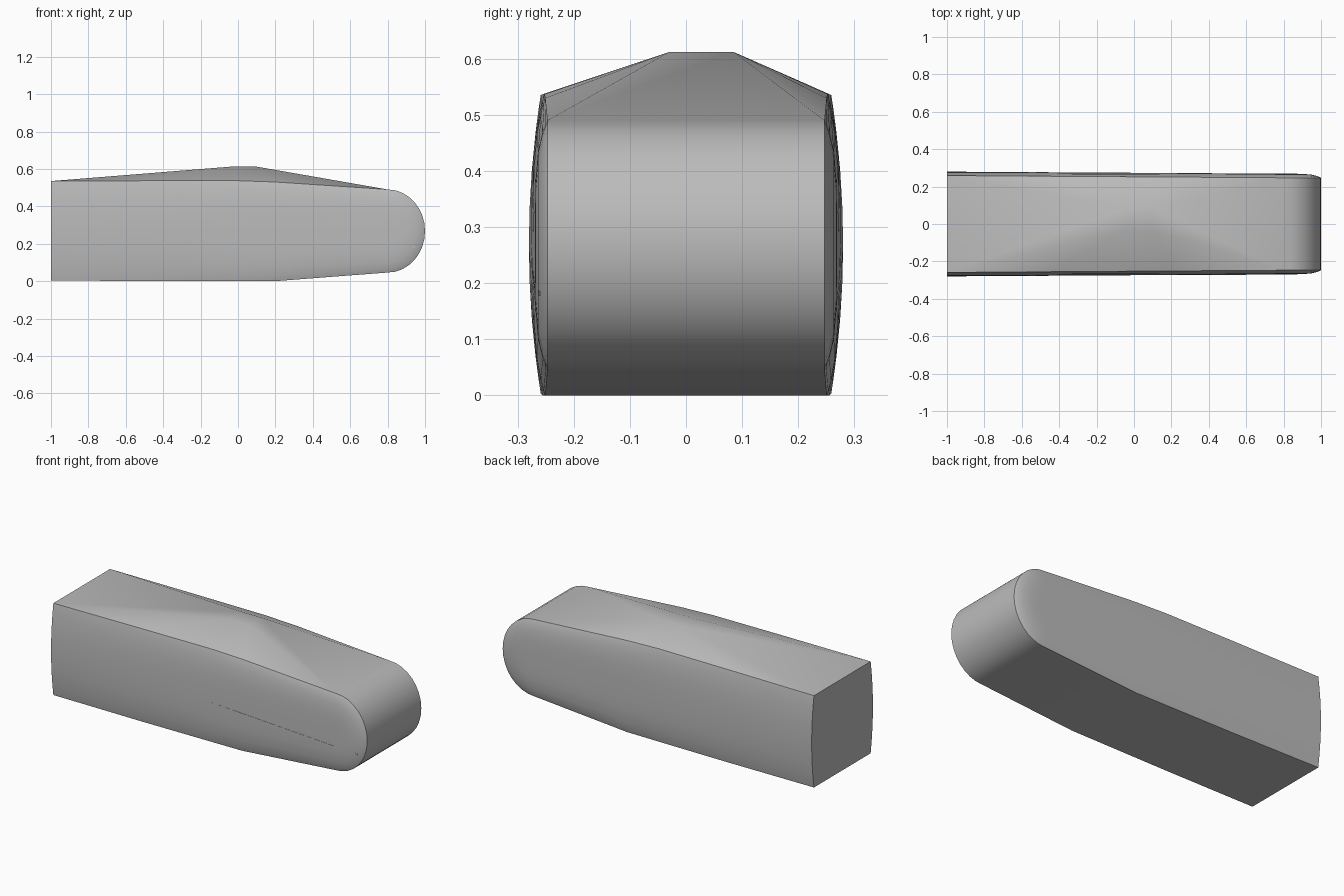
import bpy, bmesh, math
from mathutils import Vector

cube = bpy.data.objects.get("Cube")
if cube:
    bpy.data.objects.remove(cube)

GREY = (0.5, 0.5, 0.5, 1)
mat = bpy.data.materials.new("plain_grey")
mat.use_nodes = True
mat.diffuse_color = GREY
mat.node_tree.nodes["Principled BSDF"].inputs["Base Color"].default_value = GREY


def make_object(name, bm, angle):
    bmesh.ops.recalc_face_normals(bm, faces=bm.faces)
    mesh = bpy.data.meshes.new(name)
    bm.to_mesh(mesh)
    bm.free()
    obj = bpy.data.objects.new(name, mesh)
    mesh.materials.append(mat)
    bpy.context.collection.objects.link(obj)
    bpy.ops.object.select_all(action="DESELECT")
    obj.select_set(True)
    bpy.context.view_layer.objects.active = obj
    bpy.ops.object.shade_smooth_by_angle(angle=math.radians(angle))
    return obj


# Side outline: straight top, round nose, straight bottom
MID_Z, NOSE_X, NOSE_STEPS = 0.268, 0.8, 16
top = [(-1, 0.535), (-0.45, 0.537), (0, 0.537), (0.2, 0.53), (NOSE_X, 0.49)]
bottom = [(-1, 0.004), (-0.45, 0), (0, 0), (0.2, 0), (NOSE_X, 0.046)]
nose = []
for i in range(1, NOSE_STEPS):
    a = math.pi * (0.5 - i / NOSE_STEPS)
    nose.append((NOSE_X + 0.2 * math.cos(a), MID_Z + 0.222 * math.sin(a)))
outline = top + nose + bottom[::-1]
RINGS = (1, 0.97, 0.9, 0.75, 0.5, 0.25, 0)


def side_point(x, z, s, side):
    """Outline point pulled toward the middle line, bulging outward."""
    cx = min(x, NOSE_X)
    t = (cx + 1) / 1.8
    rim = 0.259 - 0.012 * t
    belly = 0.28 - 0.011 * t
    bulge = 1 - s ** (2 + 3 * t)
    y = rim + (belly - rim) * bulge
    return Vector((cx + s * (x - cx), side * y, MID_Z + s * (z - MID_Z)))


# Body: two bulging sides joined by the nose and the underside
bm = bmesh.new()
rims = {}
for side in (-1, 1):
    rings = [[bm.verts.new(side_point(x, z, s, side)) for x, z in outline] for s in RINGS]
    for a, b in zip(rings, rings[1:]):
        for i in range(len(outline) - 1):
            bm.faces.new((a[i], a[i + 1], b[i + 1], b[i]))
    rims[side] = rings[0]
for i in range(len(top) - 1, len(outline) - 1):
    bm.faces.new((rims[-1][i], rims[-1][i + 1], rims[1][i + 1], rims[1][i]))

# Hipped roof rising to a small flat peak
peak = {}
for side, y, x0, x1 in ((-1, -0.03, -0.04, 0.1), (1, 0.085, -0.03, 0.09)):
    rear, fore = [bm.verts.new((x, y, 0.612)) for x in (x0, x1)]
    peak[side] = (rear, fore)
    r = rims[side]
    for tri in ((r[0], r[1], rear), (r[1], r[2], rear), (r[2], fore, rear),
                (r[2], r[3], fore), (r[3], r[4], fore)):
        bm.faces.new(tri)
for k, rim_index in ((0, 0), (1, len(top) - 1)):
    bm.faces.new((rims[-1][rim_index], rims[1][rim_index], peak[1][k], peak[-1][k]))
bm.faces.new((*peak[-1], *peak[1][::-1]))

# Weld the middle lines and close the flat back
bmesh.ops.remove_doubles(bm, verts=bm.verts, dist=0.0001)
bmesh.ops.dissolve_degenerate(bm, dist=0.0001, edges=bm.edges)
bmesh.ops.holes_fill(bm, edges=[e for e in bm.edges if e.is_boundary], sides=0)
make_object("body", bm, 30)

# Thin tapering crease strip along the front side
bm = bmesh.new()
path = ((-0.55, -0.274, 0.27, 0.001), (0.2, -0.274, 0.227, 0.003), (0.8, -0.27, 0.191, 0.004),
        (0.945, -0.262, 0.182, 0.004))
sections = []
for x, y, z, h in path:
    sections.append([bm.verts.new((x, y + dy, z + dz))
                     for dy, dz in ((0, -h), (0, h), (0.02, h), (0.02, -h))])
for a, b in zip(sections, sections[1:]):
    for i in range(4):
        j = (i + 1) % 4
        bm.faces.new((a[i], a[j], b[j], b[i]))
bm.faces.new(sections[0])
bm.faces.new(sections[-1])
make_object("side_crease", bm, 20)
